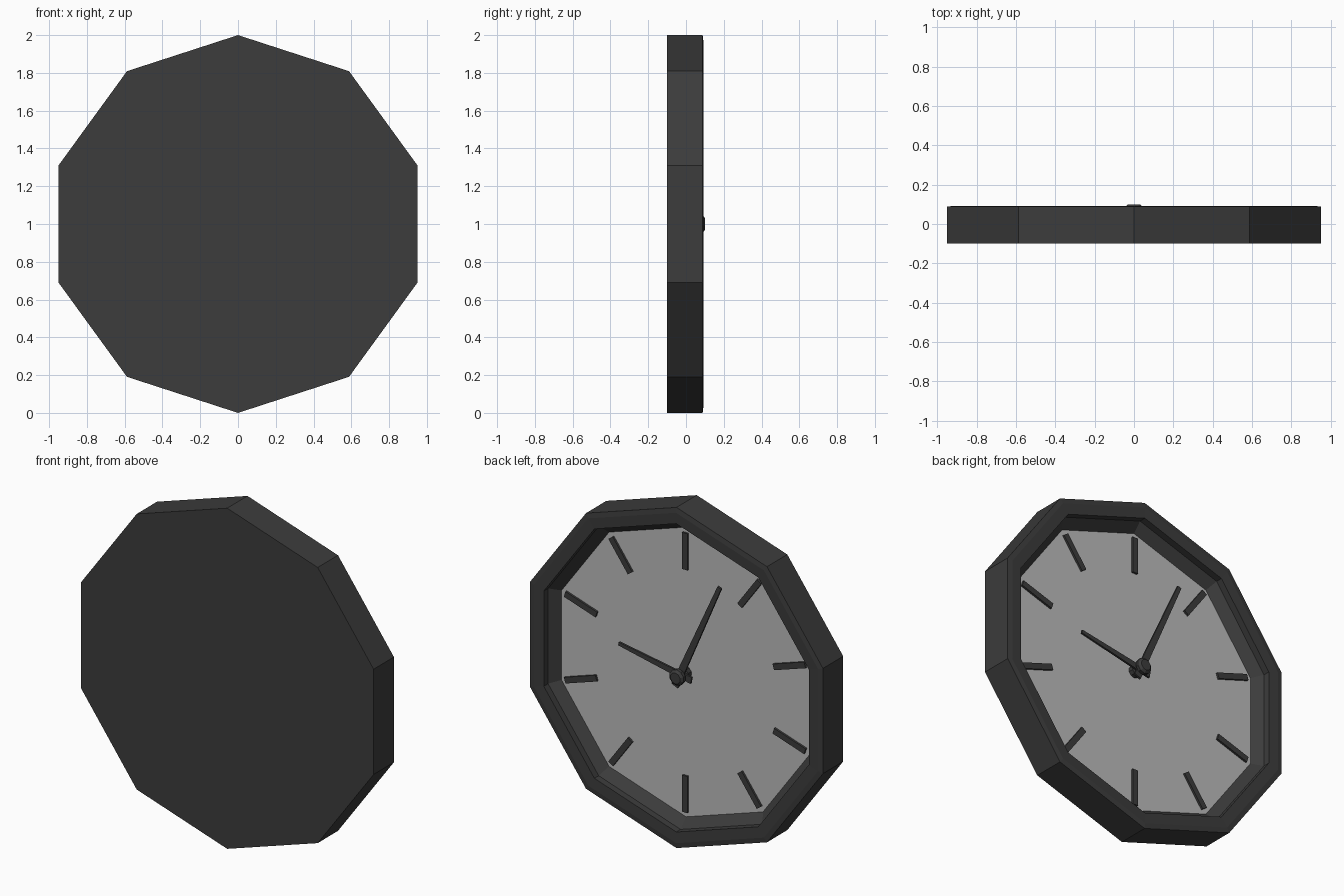
import bpy, bmesh
from math import sin, cos, pi, radians

if "Cube" in bpy.data.objects:
    bpy.data.objects.remove(bpy.data.objects["Cube"])


def mat(name, v):
    m = bpy.data.materials.new(name)
    m.diffuse_color = (v, v, v, 1)
    m.use_nodes = True
    m.node_tree.nodes["Principled BSDF"].inputs["Base Color"].default_value = m.diffuse_color
    return m


DARK = mat("dark_grey", 0.045)
PALE = mat("pale_grey", 0.5)


def finish(name, bm, material):
    bmesh.ops.recalc_face_normals(bm, faces=bm.faces)
    me = bpy.data.meshes.new(name)
    bm.to_mesh(me)
    bm.free()
    me.materials.append(material)
    ob = bpy.data.objects.new(name, me)
    bpy.context.collection.objects.link(ob)
    return ob


def lathe(name, profile, sides, material, cap_end=True):
    """Revolve (radius, y) pairs around the clock's axis."""
    bm = bmesh.new()
    rings = [[bm.verts.new((r * sin(2 * pi * i / sides), y, 1 + r * cos(2 * pi * i / sides)))
              for i in range(sides)] for r, y in profile]
    for a, b in zip(rings, rings[1:]):
        for i in range(sides):
            j = (i + 1) % sides
            bm.faces.new((a[i], a[j], b[j], b[i]))
    bm.faces.new(rings[0])
    if cap_end:
        bm.faces.new(rings[-1])
    return finish(name, bm, material)


def bar(name, angle, r0, r1, w0, w1, y0, y1, material):
    """Tapered bar lying along a radius; angle is clockwise seen from the dial side."""
    a = radians(angle)
    bm = bmesh.new()
    outline = [(-w0 / 2, r0), (w0 / 2, r0), (w1 / 2, r1), (-w1 / 2, r1)]
    lo, hi = [[bm.verts.new((-(r * sin(a) + u * cos(a)), y, 1 + r * cos(a) - u * sin(a)))
               for u, r in outline] for y in (y0, y1)]
    bm.faces.new(lo)
    bm.faces.new(hi)
    for i in range(4):
        j = (i + 1) % 4
        bm.faces.new((lo[i], lo[j], hi[j], hi[i]))
    return finish(name, bm, material)


# Ten-sided case with stepped inner rim
lathe("case", [(1, -0.1), (1, 0.088), (0.97, 0.092), (0.905, 0.09),
               (0.905, 0.05), (0.85, 0.0)], 10, DARK, cap_end=False)

# Dial plate
lathe("dial", [(0.852, -0.02), (0.852, 0.0)], 10, PALE)

# Hour marks
for k in range(10):
    bar(f"hour_mark_{k + 1}", 36 * k, 0.605, 0.82, 0.035, 0.035, -0.01, 0.012, DARK)

# Hands with short tails
bar("hour_hand", -79, -0.07, 0.41, 0.04, 0.02, 0.04, 0.052, DARK)
bar("minute_hand", 24, -0.07, 0.645, 0.045, 0.025, 0.054, 0.066, DARK)

# Spindle and domed cap
lathe("spindle", [(0.036, -0.01), (0.036, 0.03), (0.022, 0.035), (0.022, 0.07)], 10, DARK)
lathe("hub_cap", [(0.035, 0.064), (0.047, 0.07), (0.047, 0.088), (0.032, 0.1)], 10, DARK)
